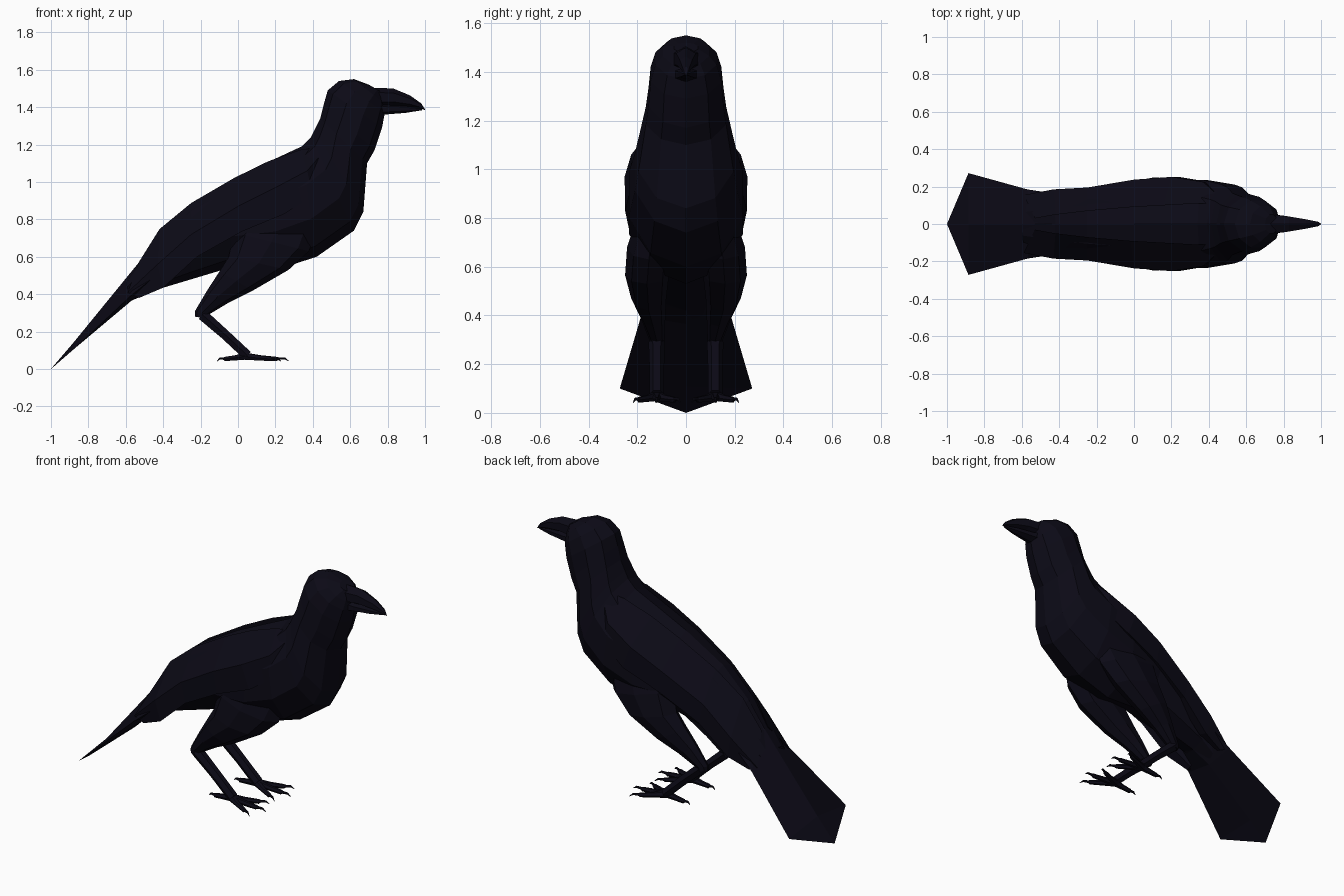
import bpy, bmesh, math
from mathutils import Vector

mat = bpy.data.materials.new("black_feather")
mat.diffuse_color = (0.0035, 0.003, 0.008, 1)


def loft(name, rings, mirror=False):
    """Skin a list of equal-length point rings, capping both ends."""
    bm = bmesh.new()
    vs = [[bm.verts.new(p) for p in r] for r in rings]
    n = len(vs[0])
    for a, b in zip(vs, vs[1:]):
        for i in range(n):
            j = (i + 1) % n
            bm.faces.new((a[i], a[j], b[j], b[i]))
    bm.faces.new(vs[0])
    bm.faces.new(vs[-1])
    bmesh.ops.remove_doubles(bm, verts=bm.verts, dist=0.0005)
    bmesh.ops.recalc_face_normals(bm, faces=bm.faces)
    me = bpy.data.meshes.new(name)
    bm.to_mesh(me)
    bm.free()
    me.materials.append(mat)
    ob = bpy.data.objects.new(name, me)
    bpy.context.collection.objects.link(ob)
    if mirror:
        m = ob.modifiers.new("mirror", 'MIRROR')
        m.use_axis = (False, True, False)
        m.use_mirror_merge = False
    return ob


def sections(data, n):
    """Elliptic rings from (top x, top z, bottom x, bottom z, half width, y)."""
    out = []
    angles = [2 * math.pi * i / n for i in range(n)]
    widest = max(math.sin(t) for t in angles)
    for x1, z1, x2, z2, w, y in data:
        c = Vector(((x1 + x2) / 2, y, (z1 + z2) / 2))
        u = Vector(((x1 - x2) / 2, 0, (z1 - z2) / 2))
        out.append([c + u * math.cos(t) + Vector((0, w * math.sin(t) / widest, 0))
                    for t in angles])
    return out


def tube(name, path, radii, n=6):
    """Tapered limb following a path, mirrored to both sides."""
    pts = [Vector(p) for p in path]
    rings = []
    for i, p in enumerate(pts):
        d = (pts[min(i + 1, len(pts) - 1)] - pts[max(i - 1, 0)]).normalized()
        side = d.cross(Vector((0, 0, 1))).normalized()
        up = side.cross(d)
        rings.append([p + radii[i] * (side * math.cos(t) + up * math.sin(t))
                      for t in (2 * math.pi * k / n for k in range(n))])
    return loft(name, rings, True)


# Body, neck and head
body = [(-.60, .47, -.58, .37, .10, 0), (-.42, .72, -.45, .42, .14, 0),
        (-.25, .885, -.25, .48, .17, 0), (.00, 1.03, -.05, .54, .20, 0),
        (.20, 1.125, .20, .53, .235, 0), (.34, 1.19, .42, .60, .235, 0),
        (.39, 1.24, .62, .74, .21, 0), (.41, 1.28, .67, .84, .195, 0),
        (.44, 1.34, .69, 1.10, .165, 0), (.46, 1.42, .73, 1.17, .154, 0),
        (.48, 1.49, .77, 1.29, .145, 0), (.54, 1.54, .785, 1.37, .125, 0),
        (.62, 1.55, .78, 1.42, .095, 0), (.70, 1.52, .77, 1.48, .05, 0)]
loft("body", sections(body, 10))

# Beak halves
loft("upper_beak", sections([
    (.70, 1.505, .74, 1.40, .054, 0), (.83, 1.50, .83, 1.405, .04, 0),
    (.92, 1.463, .92, 1.40, .025, 0), (.98, 1.42, .985, 1.39, .012, 0),
    (1, 1.388, 1, 1.384, .002, 0)], 6))
loft("lower_beak", sections([
    (.72, 1.43, .75, 1.355, .05, 0), (.80, 1.415, .80, 1.362, .038, 0),
    (.90, 1.408, .90, 1.37, .024, 0), (.985, 1.394, .985, 1.384, .006, 0)], 6))

# Tail fan, its edges drooping below a central crown: (top, edge, underside)
tail = [((-.42, .72), (-.44, .165, .50), (-.45, .42)),
        ((-.53, .57), (-.57, .185, .395), (-.57, .365)),
        ((-.885, .135), (-.885, .272, .10), (-.885, .108)),
        ((-1, .001), (-1, 0, 0), (-1, 0))]
loft("tail", [[(t[0], 0, t[1]), e, (b[0], 0, b[1]), (e[0], -e[1], e[2])]
              for t, e, b in tail])

# Folded wings: top edge, ridge and lower edge at each station
wing = [((.40, .11, 1.18), (.43, .17, 1.13), (.44, .17, 1.02)),
        ((.34, .11, 1.175), (.37, .225, 1.06), (.40, .225, .93)),
        ((.16, .10, 1.11), (.20, .252, .97), (.25, .25, .83)),
        ((-.02, .09, 1.022), (.00, .237, .87), (.02, .23, .735)),
        ((-.25, .07, .888), (-.25, .195, .72), (-.22, .195, .60)),
        ((-.42, .05, .748), (-.43, .185, .56), (-.40, .175, .435)),
        ((-.53, .03, .572), (-.59, .155, .41), (-.53, .15, .38))]
inner = [.05, .07, .07, .07, .07, .06, .03]
loft("wing", [[a, b, c, (c[0], c[1] - d, c[2] + d * .3)]
              for (a, b, c), d in zip(wing, inner)], True)

# Thighs
loft("thigh", sections([
    (.06, .86, .42, .76, .06, .14), (-.02, .73, .38, .63, .09, .152),
    (-.05, .60, .27, .53, .09, .16), (-.10, .52, .08, .42, .072, .153),
    (-.165, .42, -.05, .355, .05, .135), (-.23, .31, -.15, .295, .032, .12),
    (-.23, .28, -.165, .27, .027, .12)], 8), True)

# Lower legs
tube("lower_leg", [(-.19, .12, .29), (-.07, .12, .185), (.05, .12, .073)],
     [.034, .03, .03])

# Toes with hooked claws, fanned around the foot
for i, (angle, length) in enumerate([(0, .235), (27, .215), (-27, .215), (180, .15)]):
    a = math.radians(angle)
    prof = [(0, .069), (.35, .06), (.72, .054), (.76, .056), (.9, .057), (1, .042)]
    path = [(.038 + length * s * math.cos(a), .12 + length * s * math.sin(a), z)
            for s, z in prof]
    tube("toe_%d" % (i + 1), path, [.022, .016, .013, .008, .006, .001])
